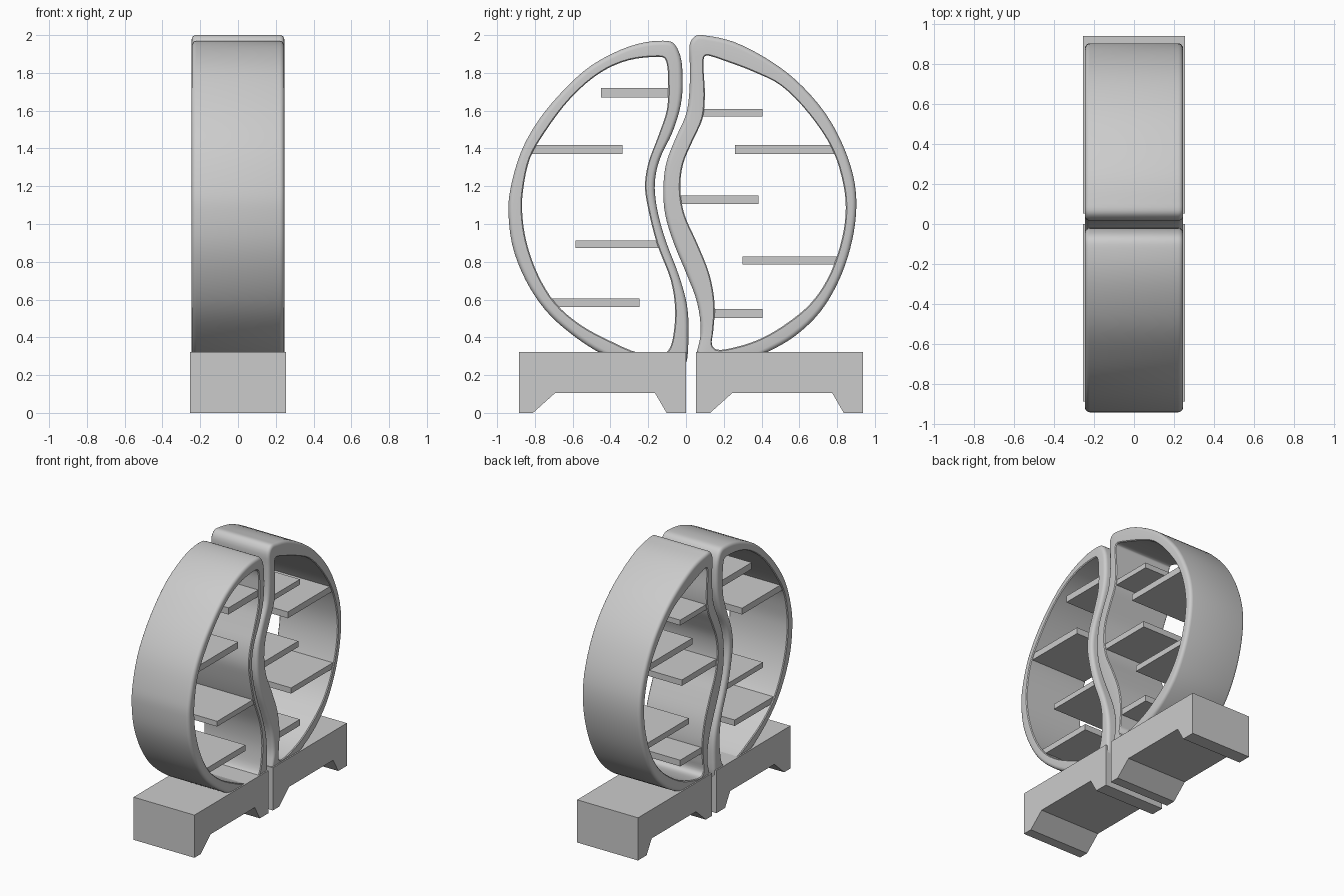
import bpy, bmesh, math
from mathutils import Vector


def make_object(name, bm, smooth=False):
    bmesh.ops.recalc_face_normals(bm, faces=bm.faces)
    mesh = bpy.data.meshes.new(name)
    bm.to_mesh(mesh)
    bm.free()
    ob = bpy.data.objects.new(name, mesh)
    bpy.context.collection.objects.link(ob)
    if smooth:
        bpy.ops.object.select_all(action='DESELECT')
        ob.select_set(True)
        bpy.context.view_layer.objects.active = ob
        bpy.ops.object.shade_smooth_by_angle(angle=math.radians(35))
    return ob


def smooth_loop(points, steps):
    # closed centripetal Catmull-Rom through 4D points
    pts = [Vector(p) for p in points]
    n, out = len(pts), []
    for i in range(n):
        p = [pts[(i + k) % n] for k in (-1, 0, 1, 2)]
        t = [0.0]
        for k in range(3):
            t.append(t[-1] + math.sqrt((p[k + 1] - p[k]).length))

        def mix(a, b, ta, tb, u):
            f = (u - ta) / (tb - ta)
            return a * (1 - f) + b * f
        for s in range(steps):
            u = t[1] + (t[2] - t[1]) * s / steps
            a = [mix(p[k], p[k + 1], t[k], t[k + 1], u) for k in range(3)]
            b = [mix(a[k], a[k + 1], t[k], t[k + 2], u) for k in range(2)]
            out.append(mix(b[0], b[1], t[1], t[2], u))
    return out


def frame(name, stations, half_width=0.245, r_out=0.025, r_in=0.006):
    # ring whose cross-section runs from the outer outline to the inner one
    bm = bmesh.new()
    rings = []
    for s in smooth_loop(stations, 4):
        o, i = Vector(s[:2]), Vector(s[2:])
        d = (i - o).normalized()
        side = []
        for k in range(5):
            a = math.pi / 2 * k / 4
            side.append((o + d * r_out * (1 - math.cos(a)),
                         half_width - r_out * (1 - math.sin(a))))
        side += [(i - d * r_in, half_width), (i, half_width - r_in)]
        section = side + [(q, -x) for q, x in reversed(side)]
        rings.append([bm.verts.new((x, q.x, q.y)) for q, x in section])
    for a, b in zip(rings, rings[1:] + rings[:1]):
        for k in range(len(a)):
            m = (k + 1) % len(a)
            bm.faces.new((a[k], a[m], b[m], b[k]))
    return make_object(name, bm, True)


def prism(name, profile, half_width):
    # y-z profile extruded along x
    bm = bmesh.new()
    f = bm.faces.new([bm.verts.new((-half_width, y, z)) for y, z in profile])
    ext = bmesh.ops.extrude_face_region(bm, geom=[f])
    moved = [v for v in ext['geom'] if isinstance(v, bmesh.types.BMVert)]
    bmesh.ops.translate(bm, verts=moved, vec=(2 * half_width, 0, 0))
    return make_object(name, bm)


# Curved frames: each station is outer y, outer z, inner y, inner z
frame("front_half_frame", [
    (-.14, 1.97, -.15, 1.885), (-.30, 1.94, -.30, 1.868), (-.50, 1.84, -.455, 1.80),
    (-.67, 1.685, -.61, 1.667), (-.80, 1.52, -.745, 1.49), (-.878, 1.37, -.825, 1.35),
    (-.93, 1.183, -.862, 1.183), (-.94, 1.077, -.868, 1.077), (-.92, .89, -.846, .91),
    (-.85, .705, -.783, .73), (-.745, .545, -.69, .58), (-.61, .42, -.56, .467),
    (-.44, .31, -.40, .38), (-.25, .245, -.25, .318), (-.06, .215, -.115, .315),
    (-.005, .25, -.085, .345), (.013, .42, -.063, .44), (.005, .57, -.058, .56),
    (-.035, .72, -.08, .70), (-.11, .92, -.155, .90), (-.155, 1.09, -.20, 1.08),
    (-.165, 1.22, -.217, 1.20), (-.14, 1.34, -.20, 1.32), (-.07, 1.49, -.145, 1.47),
    (-.028, 1.63, -.10, 1.61), (-.018, 1.76, -.095, 1.76), (-.03, 1.89, -.10, 1.84),
    (-.07, 1.96, -.115, 1.878)])
frame("back_half_frame", [
    (.12, 1.995, .125, 1.89), (.25, 1.965, .23, 1.855), (.42, 1.88, .36, 1.805),
    (.577, 1.766, .50, 1.735), (.735, 1.59, .65, 1.585), (.84, 1.395, .775, 1.395),
    (.894, 1.21, .835, 1.20), (.90, 1.05, .845, 1.05), (.868, .865, .815, .88),
    (.804, .69, .75, .71), (.71, .534, .66, .58), (.577, .407, .535, .475),
    (.434, .323, .40, .395), (.28, .255, .27, .35), (.12, .225, .165, .335),
    (.055, .26, .138, .36), (.078, .42, .145, .44), (.06, .58, .152, .57),
    (.003, .735, .125, .73), (-.065, .90, .058, .90), (-.11, 1.05, -.008, 1.05),
    (-.12, 1.18, -.03, 1.18), (-.106, 1.316, -.016, 1.316), (-.058, 1.448, .035, 1.44),
    (0, 1.58, .088, 1.56), (.018, 1.70, .10, 1.68), (.02, 1.85, .093, 1.82),
    (.022, 1.96, .095, 1.88), (.055, 1.998, .105, 1.89)])

# Shelves: y start, y end, z bottom, z top
shelves = {
    "front_shelf": [(-.45, -.07, 1.67, 1.72), (-.83, -.335, 1.37, 1.418),
                    (-.585, -.135, .873, .913), (-.71, -.247, .56, .605)],
    "back_shelf": [(.07, .405, 1.57, 1.61), (.26, .80, 1.37, 1.418),
                   (-.05, .385, 1.105, 1.15), (.30, .81, .785, .828),
                   (.13, .405, .503, .55)],
}
for name, boxes in shelves.items():
    for n, (y0, y1, z0, z1) in enumerate(boxes, 1):
        prism(f"{name}_{n}", [(y0, z0), (y1, z0), (y1, z1), (y0, z1)], 0.235)

# Footed bases
foot = [(-.885, 0), (-.81, 0), (-.693, .105), (-.164, .105), (-.103, 0), (0, 0),
        (0, .323), (-.885, .323)]
for name, shift in (("front_base", 0), ("back_base", .938)):
    prism(name, [(y + shift, z) for y, z in foot], 0.255)
